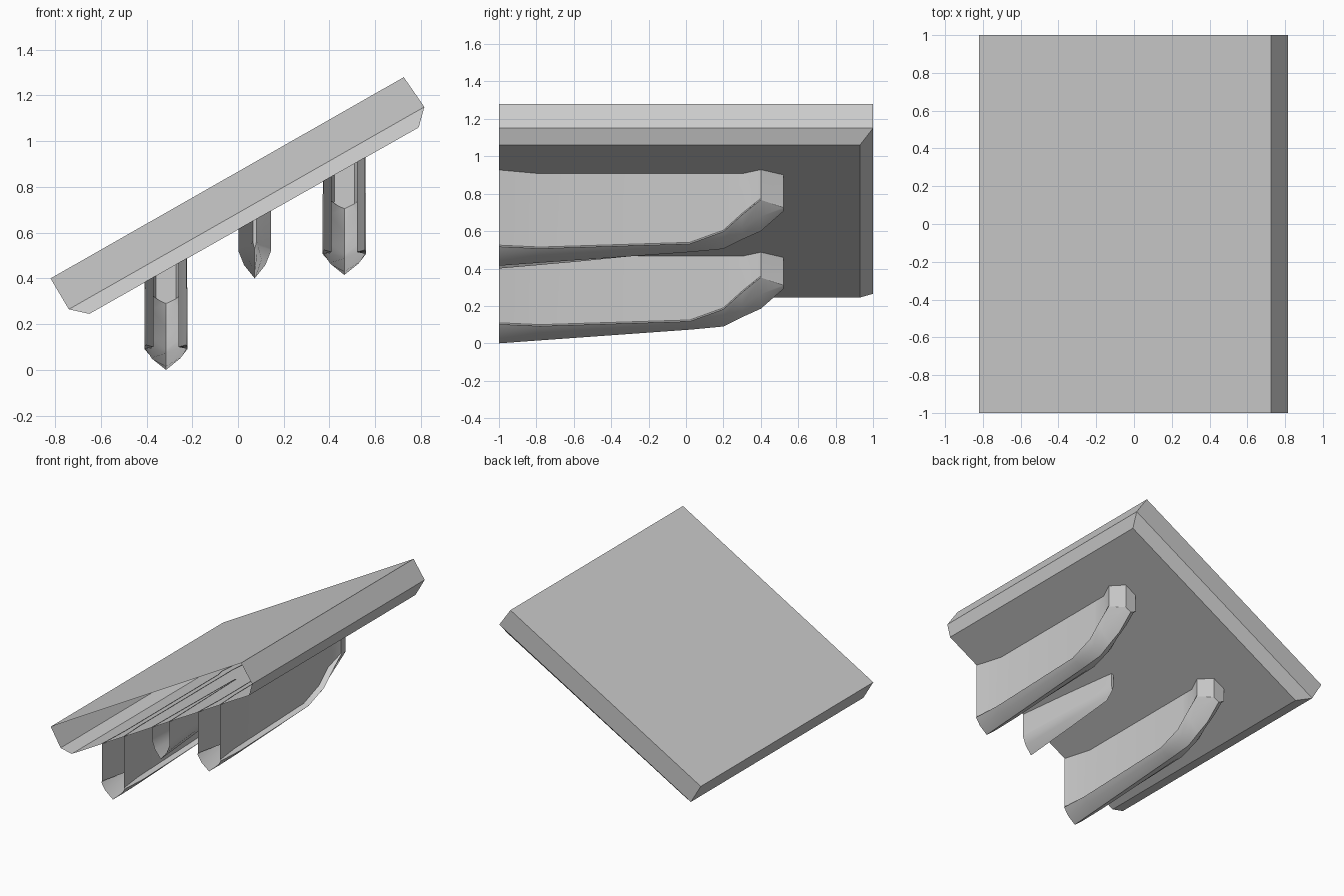
import bpy, bmesh

if "Cube" in bpy.data.objects:
    bpy.data.objects.remove(bpy.data.objects["Cube"])


def make_object(name, verts, faces, smooth=False):
    mesh = bpy.data.meshes.new(name)
    mesh.from_pydata(verts, [], faces)
    bm = bmesh.new()
    bm.from_mesh(mesh)
    bmesh.ops.recalc_face_normals(bm, faces=bm.faces)
    bm.to_mesh(mesh)
    bm.free()
    obj = bpy.data.objects.new(name, mesh)
    bpy.context.collection.objects.link(obj)
    if smooth:
        bpy.ops.object.select_all(action='DESELECT')
        obj.select_set(True)
        bpy.context.view_layer.objects.active = obj
        bpy.ops.object.shade_smooth_by_angle(angle=0.5)
    return obj


def underside(x):
    return 0.245 + (x + 0.65) * 0.566


# Sloping slab: hollow, open at the front, chamfered lower rim at the back
profile = [(-0.82, 0.40), (0.725, 1.28), (0.815, 1.15),
           (0.79, 1.06), (-0.65, 0.245), (-0.74, 0.265)]
back_y = [1, 1, 1, 0.93, 0.93, 1]
verts = [(x, -1, z) for x, z in profile]
verts += [(x, y, z) for (x, z), y in zip(profile, back_y)]
faces = [(i, (i + 1) % 6, (i + 1) % 6 + 6, i + 6) for i in range(6)]
faces += [(6, 7, 8, 11), (11, 8, 9, 10)]
make_object("roof_slab", verts, faces)


# Beam lofted along y, open at the front and where it meets the slab
def beam(name, cx, base, stations):
    verts, faces = [], []
    for y, panel, w, keel, chine in stations:
        half = [(panel, None), (panel, chine), (w, chine - 0.008),
                (w * 0.65, keel + 0.45 * (chine - keel))]
        section = [(-dx, z) for dx, z in half] + [(0, keel)] + half[::-1]
        for dx, z in section:
            x = cx + dx
            verts.append((x, y, underside(x) + 0.003 if z is None else base + z))
    n = 9
    for s in range(len(stations) - 1):
        for i in range(n - 1):
            a = s * n + i
            faces.append((a, a + 1, a + n + 1, a + n))
    end = (len(stations) - 1) * n
    faces.append(tuple(range(end, end + n)))
    return make_object(name, verts, faces, True)


# Stations: y, web half width, rim half width, keel height, rim height
large = [(-1.0, 0.09, 0.095, 0.0, 0.11),
         (-0.78, 0.055, 0.095, 0.016, 0.10),
         (0.02, 0.055, 0.095, 0.073, 0.125),
         (0.20, 0.055, 0.095, 0.09, 0.19),
         (0.30, 0.055, 0.095, 0.14, 0.28),
         (0.40, 0.093, 0.095, 0.185, 0.36),
         (0.52, 0.044, 0.045, 0.29, 0.32)]
beam("low_beam", -0.315, 0.0, large)
beam("high_beam", 0.465, 0.415, large)

# Small middle rib tapering to a thin end
small = [(-1.0, 0.071, 0.072, 0.0, 0.13),
         (-0.6, 0.044, 0.045, 0.035, 0.14),
         (-0.2, 0.013, 0.014, 0.075, 0.15),
         (-0.14, 0.007, 0.008, 0.13, 0.17)]
beam("middle_rib", 0.073, 0.40, small)
